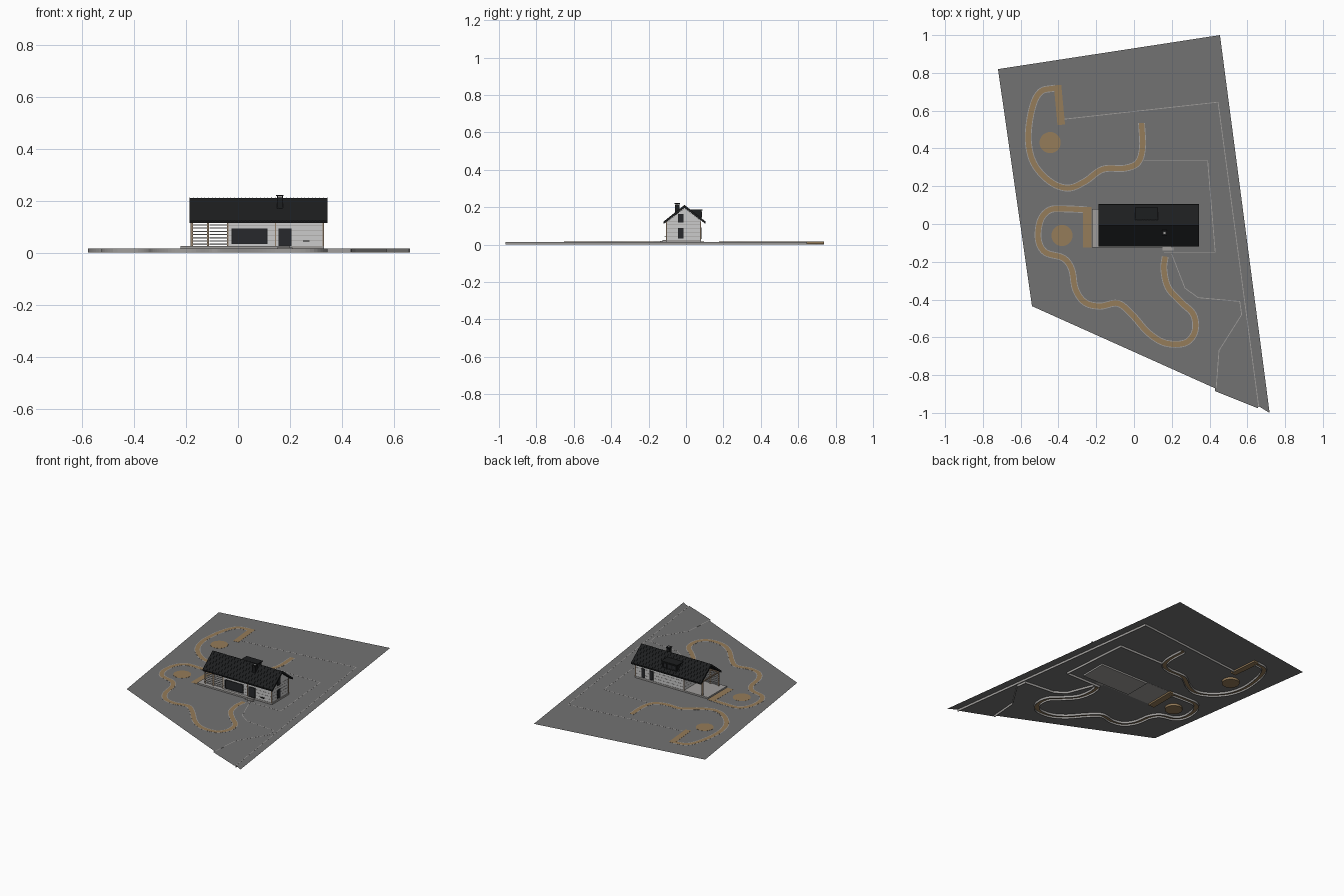
import bpy, bmesh, math
from mathutils import Vector

if "Cube" in bpy.data.objects:
    bpy.data.objects.remove(bpy.data.objects["Cube"])


def mat(name, r, g, b):
    m = bpy.data.materials.new(name)
    m.diffuse_color = (r, g, b, 1)
    m.use_nodes = True
    m.node_tree.nodes["Principled BSDF"].inputs["Base Color"].default_value = m.diffuse_color
    return m


GROUND = mat("ground_grey", .17, .17, .17)
SAND = mat("sand", .30, .20, .10)
DARK = mat("dark", .012, .013, .014)
GLASS = mat("glass", .02, .022, .025)
WALL = mat("wall_light", .62, .62, .60)
WOOD = mat("wood", .30, .22, .15)
STONE = mat("stone", .35, .34, .33)


def finish(name, bm, m):
    bmesh.ops.recalc_face_normals(bm, faces=bm.faces)
    me = bpy.data.meshes.new(name)
    bm.to_mesh(me)
    bm.free()
    me.materials.append(m)
    ob = bpy.data.objects.new(name, me)
    bpy.context.collection.objects.link(ob)
    return ob


def add_box(bm, x0, x1, y0, y1, z0, z1):
    vs = bmesh.ops.create_cube(bm, size=1)["verts"]
    for v in vs:
        v.co = ((x0 + x1) / 2 + v.co.x * (x1 - x0), (y0 + y1) / 2 + v.co.y * (y1 - y0),
                (z0 + z1) / 2 + v.co.z * (z1 - z0))


def boxes(name, items, m):
    bm = bmesh.new()
    for b in items:
        add_box(bm, *b)
    return finish(name, bm, m)


def prism_x(name, profile, x0, x1, m):
    # extrude a (y, z) profile along x
    bm = bmesh.new()
    f = bm.faces.new([bm.verts.new((x0, y, z)) for y, z in profile])
    ext = bmesh.ops.extrude_face_region(bm, geom=[f])["geom"]
    bmesh.ops.translate(bm, vec=(x1 - x0, 0, 0), verts=[g for g in ext if isinstance(g, bmesh.types.BMVert)])
    return finish(name, bm, m)


def spline(pts, n=6):
    # Catmull-Rom through the points
    p = [Vector(q) for q in pts]
    p = [2 * p[0] - p[1]] + p + [2 * p[-1] - p[-2]]
    out = []
    for i in range(1, len(p) - 2):
        a, b, c, d = p[i - 1:i + 3]
        for k in range(n):
            t = k / n
            out.append(.5 * (2 * b + (c - a) * t + (2 * a - 5 * b + 4 * c - d) * t ** 2
                             + (3 * b - a - 3 * c + d) * t ** 3))
    return out + [p[-2]]


def offset(path, d):
    out = []
    for i, q in enumerate(path):
        t0 = (q - path[max(i - 1, 0)]).normalized() if i else (path[1] - q).normalized()
        t1 = (path[i + 1] - q).normalized() if i < len(path) - 1 else t0
        n = Vector((-(t0 + t1).y, (t0 + t1).x)).normalized()
        out.append(q + n * d / max(.5, n.dot(Vector((-t0.y, t0.x)))))
    return out


def add_ribbon(bm, path, o0, o1, z0, z1):
    a, b = offset(path, o0), offset(path, o1)
    rings = [[bm.verts.new((q.x, q.y, z)) for q, z in ((l, z0), (l, z1), (r, z1), (r, z0))]
             for l, r in zip(a, b)]
    for r, s in zip(rings, rings[1:]):
        for k in range(4):
            bm.faces.new((r[k], r[(k + 1) % 4], s[(k + 1) % 4], s[k]))
    bm.faces.new(rings[0])
    bm.faces.new(rings[-1])


G = .015          # ground level

# plot of land
bm = bmesh.new()
bm.faces.new([bm.verts.new((x, y, G)) for x, y in (
    (-.72, .82), (-.54, -.435), (.43, -.87), (.43, -.885), (.655, -.975), (.66, -.965), (.718, -1), (.455, 1))])
finish("ground", bm, GROUND)

# winding garden paths with kerbs
upper = [(-.415, .72), (-.495, .70), (-.54, .61), (-.56, .45), (-.53, .32), (-.445, .225), (-.35, .19),
         (-.26, .225), (-.165, .29), (-.05, .295), (.02, .325), (.045, .405), (.04, .535)]
lower = [(-.25, .075), (-.36, .08), (-.445, .075), (-.495, .02), (-.507, -.08), (-.47, -.15), (-.375, -.18),
         (-.33, -.24), (-.31, -.345), (-.26, -.415), (-.18, -.435), (-.085, -.42), (-.01, -.48), (.075, -.575),
         (.165, -.63), (.27, -.63), (.322, -.57), (.315, -.48), (.245, -.41), (.18, -.335), (.158, -.24), (.165, -.172)]
for label, pts in (("upper", upper), ("lower", lower)):
    path = spline(pts)
    bm = bmesh.new()
    add_ribbon(bm, path, -.014, .014, G - .003, G + .0006)
    finish(label + "_path", bm, SAND)
    bm = bmesh.new()
    for s in (-1, 1):
        add_ribbon(bm, path, s * .014, s * .018, 0, G + .0004)
    finish(label + "_path_kerbs", bm, STONE)

# straight paved strips beside the paths
bm = bmesh.new()
add_ribbon(bm, [Vector((-.405, .735)), Vector((-.385, .525))], -.02, .02, .004, G + .0008)
add_ribbon(bm, [Vector((-.248, .09)), Vector((-.248, -.125))], -.023, .023, .004, G + .0008)
finish("paved_strips", bm, SAND)

# round seating spots
for i, (x, y) in enumerate(((-.444, .431), (-.381, -.061))):
    bm = bmesh.new()
    bmesh.ops.create_cone(bm, cap_ends=True, segments=32, radius1=.056, radius2=.056, depth=G + .0008)
    bmesh.ops.translate(bm, vec=(x, y, (G + .0008) / 2), verts=bm.verts)
    finish("round_spot_%d" % (i + 1), bm, SAND)

# flush kerbs of the drive and the walk around the house
bm = bmesh.new()
for line in ([(.66, -.965), (.445, .645), (-.37, .555)],
             [(.435, -.868), (.45, -.67), (.57, -.48), (.56, -.41), (.34, -.39), (.27, -.34), (.20, -.16)],
             [(.16, -.15), (.43, -.15), (.39, .335), (.05, .335)]):
    add_ribbon(bm, [Vector(q) for q in line], -.002, .002, 0, G + .0004)
finish("drive_kerbs", bm, STONE)

# house plinth and deck
boxes("plinth", [(-.04, .332, -.106, .08, .004, .026)], STONE)
boxes("deck", [(-.222, -.04, -.125, .08, .014, .025), (-.04, .20, -.125, -.10, .014, .025),
               (.15, .21, -.14, -.125, .014, .020)], STONE)

# house body with gables
prism_x("house_walls", [(-.104, .02), (-.104, .121), (-.008, .196), (.078, .130), (.078, .02)], -.04, .328, WALL)

# thin siding lines
rows = [.045, .065, .085, .105, .122]
boxes("siding_lines", [(-.041, .329, -.105, .079, z, z + .0015) for z in rows], STONE)

# corner boards
boxes("corner_boards", [(x - .003, x + .003, y - .002, y + .002, .02, .124)
                        for x in (-.039, .328) for y in (-.104, .078)]
      + [(.143, .147, -.107, -.103, .02, .124)], WOOD)


def window(name, axis, at, a0, a1, z0, z1, out):
    # dark pane with a slim frame; axis = wall normal, out = outward sign
    parts = [(a0, a1, z0, z0 + .003), (a0, a1, z1 - .003, z1), (a0, a0 + .003, z0, z1), (a1 - .003, a1, z0, z1)]

    def place(p, d):
        lo, hi = sorted((at - out * .002, at + out * d))
        return (p[0], p[1], lo, hi, p[2], p[3]) if axis == "y" else (lo, hi, p[0], p[1], p[2], p[3])
    boxes(name + "_pane", [place((a0, a1, z0, z1), .002)], GLASS)
    boxes(name + "_frame", [place(p, .004) for p in parts], DARK)


window("front_window", "y", -.104, -.025, .113, .033, .094, -1)
window("front_door", "y", -.104, .155, .205, .025, .094, -1)
window("back_window_1", "y", .078, .255, .281, .03, .092, 1)
window("back_window_2", "y", .078, .193, .219, .03, .092, 1)
window("gable_window_low", "x", .328, -.043, -.013, .032, .09, 1)
window("gable_window_high", "x", .328, -.043, -.013, .118, .165, 1)
boxes("front_bench", [(.25, .275, -.114, -.104, .043, .047)], DARK)

# roof shell with overhang and seams
R, E0, E1, T = (-.008, .211), (-.119, .123), (.104, .123), .014
prism_x("roof", [E0, R, E1, (E1[0] - .004, E1[1] - .009), (R[0], R[1] - T), (E0[0] + .004, E0[1] - .009)],
        -.187, .344, DARK)
bm = bmesh.new()
for i in range(38):
    x = -.186 + i * .01427
    for e in (E0, E1):
        vs = [bm.verts.new((x + dx, y, z + dz)) for dx in (0, .002) for y, z in (e, R) for dz in (-.002, .0015)]
        for q in ((0, 1, 3, 2), (4, 5, 7, 6), (0, 1, 5, 4), (2, 3, 7, 6), (1, 3, 7, 5), (0, 2, 6, 4)):
            bm.faces.new([vs[k] for k in q])
finish("roof_seams", bm, DARK)

# gutters
boxes("gutters", [(-.187, .344, y - .003, y + .003, .114, .12) for y in (-.117, .102)], DARK)

# shed dormer on the back slope
prism_x("dormer", [(.02, .18), (.02, .184), (.082, .184), (.082, .13)], .01, .122, DARK)
boxes("dormer_roof", [(.004, .128, .015, .088, .183, .188)], DARK)
for i in range(3):
    window("dormer_window_%d" % (i + 1), "y", .082, .016 + i * .035, .046 + i * .035, .145, .178, 1)

# chimney
boxes("chimney", [(.15, .173, -.059, -.036, .15, .212)], DARK)
boxes("chimney_cap", [(.147, .176, -.062, -.033, .218, .222)]
      + [(x, x + .004, y, y + .004, .21, .219) for x in (.15, .169) for y in (-.059, -.04)], DARK)
boxes("chimney_flue", [(.156, .167, -.053, -.042, .21, .2225)], STONE)

# covered terrace: posts, beams, louvres
boxes("terrace_posts", [(x - .004, x + .004, y - .004, y + .004, .025, .124)
                        for x, y in ((-.178, -.1), (-.115, -.1), (-.178, .074))], WOOD)
boxes("terrace_beams", [(-.183, -.04, y - .004, y + .004, .116, .124) for y in (-.1, .074)]
      + [(-.182, -.174, -.1, .074, .116, .124)], WOOD)
boxes("terrace_louvres", [(a, b, -.103, -.097, .030 + i * .0125, .0345 + i * .0125)
                          for i in range(7) for a, b in ((-.183, -.12), (-.11, -.042))], WALL)
